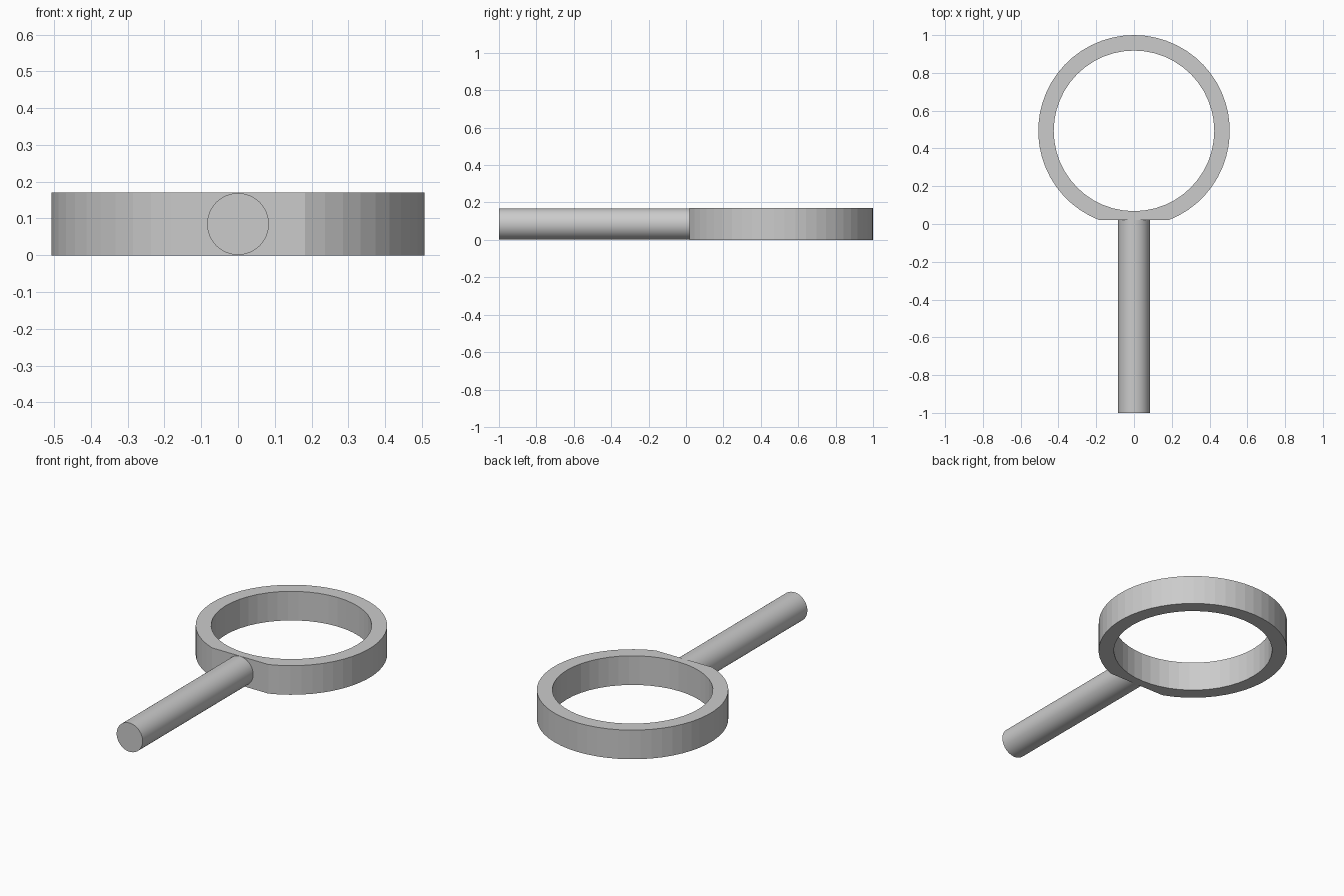
import bpy, bmesh, math
from mathutils import Matrix

if "Cube" in bpy.data.objects:
    bpy.data.objects.remove(bpy.data.objects["Cube"])

HEIGHT = 0.17
CENTER_Y = 0.493
OUTER_R, INNER_R = 0.507, 0.425
FLAT_Y = 0.02


def finish(bm, name):
    bmesh.ops.recalc_face_normals(bm, faces=bm.faces)
    mesh = bpy.data.meshes.new(name)
    bm.to_mesh(mesh)
    bm.free()
    obj = bpy.data.objects.new(name, mesh)
    bpy.context.collection.objects.link(obj)
    return obj


def add_loop(bm, radius, angles):
    verts = [bm.verts.new((radius * math.cos(a), CENTER_Y + radius * math.sin(a), 0))
             for a in angles]
    return [bm.edges.new((v, verts[(i + 1) % len(verts)])) for i, v in enumerate(verts)]


# Ring: faceted outer arc closed by a flat chord, with a round hole
half = math.acos((CENTER_Y - FLAT_Y) / OUTER_R)
start, sweep, steps = -math.pi / 2 + half, 2 * math.pi - 2 * half, 48
bm = bmesh.new()
edges = add_loop(bm, OUTER_R, [start + sweep * i / steps for i in range(steps + 1)])
edges += add_loop(bm, INNER_R, [math.tau * i / 48 for i in range(48)])
bmesh.ops.triangle_fill(bm, edges=edges, use_beauty=True, use_dissolve=False)
region = bmesh.ops.extrude_face_region(bm, geom=bm.faces[:], use_keep_orig=True)
top = [g for g in region["geom"] if isinstance(g, bmesh.types.BMVert)]
bmesh.ops.translate(bm, verts=top, vec=(0, 0, HEIGHT))
finish(bm, "ring")

# Handle: round rod butted against the flat of the ring
bm = bmesh.new()
length = 1 + FLAT_Y
bmesh.ops.create_cone(
    bm, cap_ends=True, segments=48, radius1=0.084, radius2=0.084, depth=length,
    matrix=Matrix.Translation((0, FLAT_Y - length / 2, HEIGHT / 2))
    @ Matrix.Rotation(math.pi / 2, 4, 'X'))
handle = finish(bm, "handle")
bpy.context.view_layer.objects.active = handle
handle.select_set(True)
bpy.ops.object.shade_smooth_by_angle(angle=math.radians(30))
